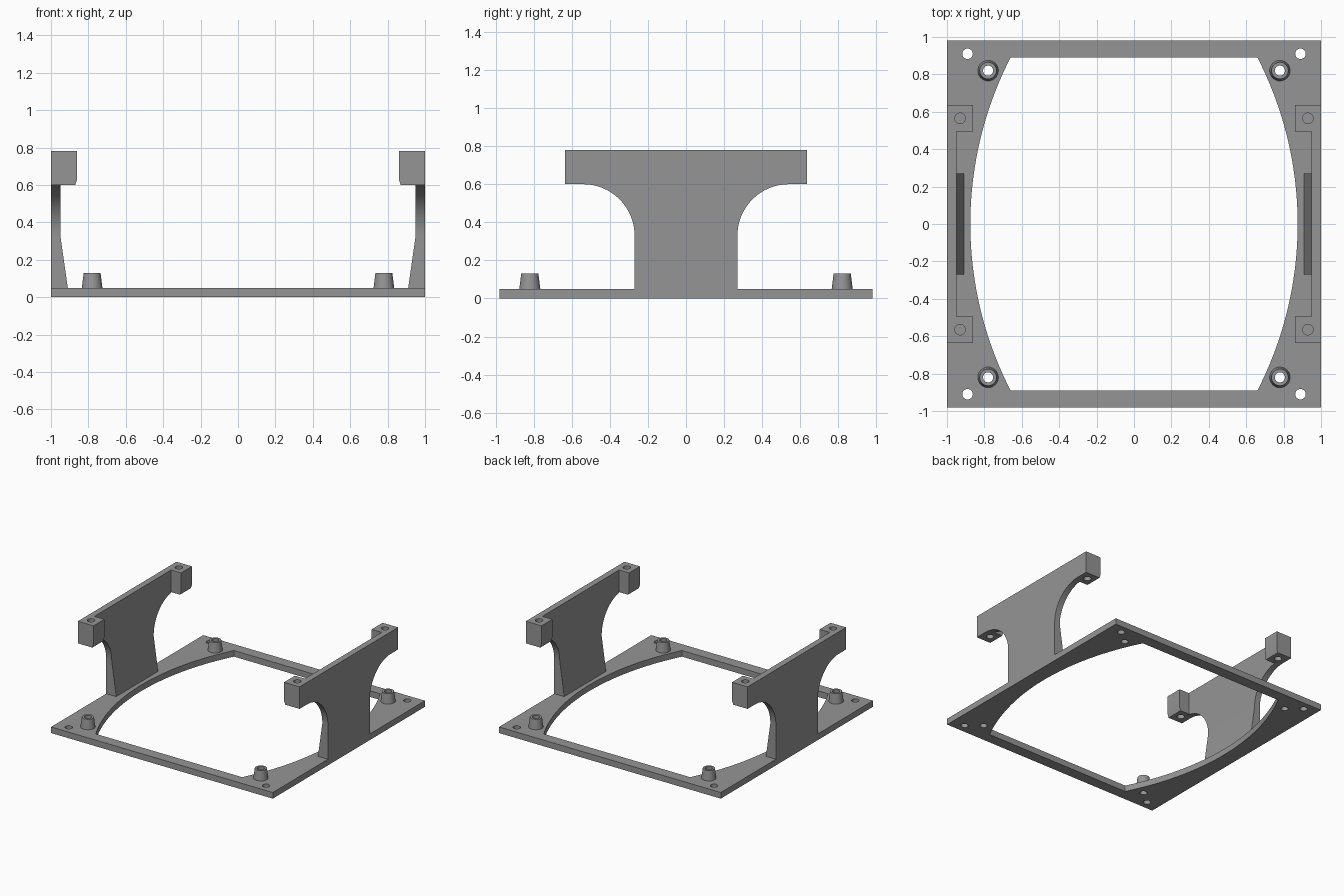
import bpy, bmesh, math
from mathutils import Vector

if "Cube" in bpy.data.objects:
    bpy.data.objects.remove(bpy.data.objects["Cube"])

grey = bpy.data.materials.new("plain grey")
grey.diffuse_color = (0.30, 0.30, 0.30, 1)
grey.use_nodes = True
grey.node_tree.nodes["Principled BSDF"].inputs["Base Color"].default_value = grey.diffuse_color


def add_object(name, bm):
    bmesh.ops.remove_doubles(bm, verts=bm.verts, dist=1e-5)
    bmesh.ops.recalc_face_normals(bm, faces=bm.faces)
    mesh = bpy.data.meshes.new(name)
    bm.to_mesh(mesh)
    bm.free()
    mesh.materials.append(grey)
    obj = bpy.data.objects.new(name, mesh)
    bpy.context.collection.objects.link(obj)
    return obj


def prism(name, outline, place, depth):
    """Extrude a 2D outline; place maps (a, b) to 3D."""
    bm = bmesh.new()
    face = bm.faces.new([bm.verts.new(place(a, b)) for a, b in outline])
    new = bmesh.ops.extrude_face_region(bm, geom=[face])["geom"]
    bmesh.ops.translate(bm, vec=Vector(depth),
                        verts=[v for v in new if isinstance(v, bmesh.types.BMVert)])
    return add_object(name, bm)


def pin(name, x, y, z0, z1, r):
    ring = [(x + r * math.cos(i * math.tau / 32), y + r * math.sin(i * math.tau / 32))
            for i in range(32)]
    return prism(name, ring, lambda a, b: (a, b, z0), (0, 0, z1 - z0))


def combine(target, tool, operation):
    """Apply a boolean and discard the tool."""
    mod = target.modifiers.new("boolean", 'BOOLEAN')
    mod.operation, mod.object, mod.solver = operation, tool, 'EXACT'
    bpy.context.view_layer.objects.active = target
    bpy.ops.object.modifier_apply(modifier=mod.name)
    bpy.data.objects.remove(tool)


def smooth(obj):
    bpy.ops.object.select_all(action='DESELECT')
    obj.select_set(True)
    bpy.context.view_layer.objects.active = obj
    bpy.ops.object.shade_smooth_by_angle(angle=math.radians(30))


SIDES = [(sx, sy) for sx in (-1, 1) for sy in (-1, 1)]
BASE_H = 0.05

# Base frame with a bow-sided opening
base = prism("base_frame", [(-1, -0.98), (1, -0.98), (1, 0.98), (-1, 0.98)],
             lambda a, b: (a, b, 0), (0, 0, BASE_H))
R, half = 1.95, 0.89
bow = [(math.sqrt(R * R - y * y) - R + 0.875, y)
       for y in (half * (2 * i / 40 - 1) for i in range(41))]
opening = bow + [(-x, -y) for x, y in bow]
combine(base, prism("opening_cutter", opening, lambda a, b: (a, b, -0.1), (0, 0, 0.3)),
        'DIFFERENCE')
for sx, sy in SIDES:
    for x, y, r in ((0.89, 0.91, 0.028), (0.78, 0.82, 0.027)):
        combine(base, pin("hole_cutter", sx * x, sy * y, -0.1, 0.2, r), 'DIFFERENCE')
smooth(base)

# Tapered hollow standoffs
for sx, sy in SIDES:
    bm = bmesh.new()
    loop = [(0.027, BASE_H), (0.055, BASE_H), (0.045, 0.13), (0.027, 0.13)]
    n = 32
    grid = [[bm.verts.new((sx * 0.78 + r * math.cos(i * math.tau / n),
                           sy * 0.82 + r * math.sin(i * math.tau / n), z))
             for r, z in loop] for i in range(n)]
    for i in range(n):
        for j in range(4):
            bm.faces.new((grid[i][j], grid[(i + 1) % n][j],
                          grid[(i + 1) % n][(j + 1) % 4], grid[i][(j + 1) % 4]))
    smooth(add_object("standoff", bm))

# Side brackets: web with curved shoulders, thickened foot, drilled end blocks
arc = [(0.54 - 0.27 * math.cos(t), 0.33 + 0.27 * math.sin(t))
       for t in (i * math.pi / 2 / 16 for i in range(17))]
right = [(0.27, BASE_H)] + arc + [(0.635, 0.60), (0.635, 0.78)]
silhouette = right + [(-y, z) for y, z in reversed(right)]
for s in (-1, 1):
    bracket = prism("side_bracket", silhouette, lambda a, b: (s * 0.95, a, b),
                    (s * 0.05, 0, 0))
    foot = [(0.91, BASE_H), (1, BASE_H), (1, 0.33), (0.95, 0.33)]
    combine(bracket, prism("foot", foot, lambda a, b: (s * a, -0.27, b), (0, 0.54, 0)),
            'UNION')
    block = [(0.87, 0.60), (1, 0.60), (1, 0.78), (0.86, 0.78), (0.86, 0.63)]
    for y0 in (-0.635, 0.495):
        combine(bracket, prism("end_block", block, lambda a, b: (s * a, y0, b),
                               (0, 0.14, 0)), 'UNION')
        combine(bracket, pin("screw_cutter", s * 0.93, y0 + 0.07, 0.5, 0.9, 0.028),
                'DIFFERENCE')
    smooth(bracket)
